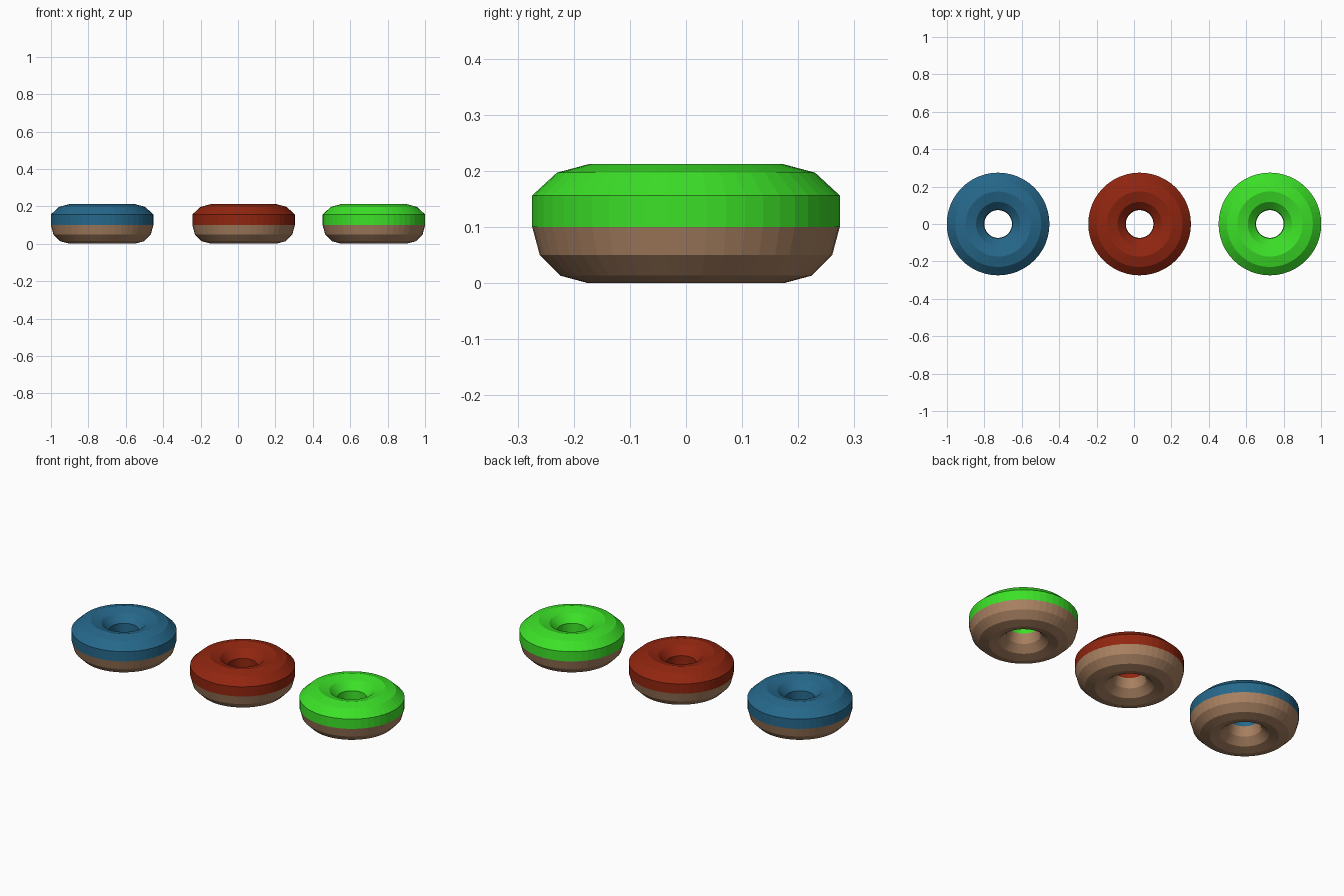
import bpy, bmesh, math

if "Cube" in bpy.data.objects:
    bpy.data.objects.remove(bpy.data.objects["Cube"])

SEGMENTS = 48      # steps around each ring
RING_R = 0.174     # ring centre radius
TUBE_R = 0.1       # dough thickness radius
ICING_R = 0.112    # icing sits slightly outside the dough
MID_Z = 0.1


def material(name, rgb):
    m = bpy.data.materials.new(name)
    m.diffuse_color = (*rgb, 1.0)
    m.use_nodes = True
    m.node_tree.nodes["Principled BSDF"].inputs["Base Color"].default_value = m.diffuse_color
    return m


def lathe(name, profile, x, mat):
    """Revolve a closed (radius, z) profile around the vertical axis."""
    bm = bmesh.new()
    rings = []
    for i in range(SEGMENTS):
        a = 2 * math.pi * i / SEGMENTS
        rings.append([bm.verts.new((r * math.cos(a), r * math.sin(a), z))
                      for r, z in profile])
    n = len(profile)
    for i in range(SEGMENTS):
        p, q = rings[i], rings[(i + 1) % SEGMENTS]
        for j in range(n):
            k = (j + 1) % n
            bm.faces.new((p[j], q[j], q[k], p[k]))
    bmesh.ops.recalc_face_normals(bm, faces=bm.faces)
    mesh = bpy.data.meshes.new(name)
    bm.to_mesh(mesh)
    bm.free()
    mesh.materials.append(mat)
    obj = bpy.data.objects.new(name, mesh)
    obj.location.x = x
    bpy.context.collection.objects.link(obj)
    return obj


def arc(radius, steps):
    """Points of the twelve-sided tube section at the given step numbers."""
    return [(RING_R + radius * math.cos(s * math.pi / 6),
             MID_Z + radius * math.sin(s * math.pi / 6)) for s in steps]


# Full dough section, and an icing shell over its upper half
dough_profile = arc(TUBE_R, range(12))
lip = 0.1005
icing_profile = ([(RING_R + lip, MID_Z), (RING_R + lip, MID_Z + 0.056)]
                 + arc(ICING_R, range(2, 5))
                 + [(RING_R - lip + 0.003, MID_Z + 0.056), (RING_R - lip + 0.001, MID_Z)]
                 + arc(TUBE_R - 0.002, range(5, 0, -1)))

dough = material("brown dough", (0.402, 0.223, 0.122))
flavours = [
    ("blue", -0.7265, (0.019, 0.138, 0.258)),
    ("red", 0.03, (0.283, 0.019, 0.005)),
    ("green", 0.7265, (0.045, 0.753, 0.021)),
]

# Three doughnuts in a row
for colour, x, rgb in flavours:
    lathe(colour + "_doughnut_dough", dough_profile, x, dough)
    lathe(colour + "_doughnut_icing", icing_profile, x,
          material(colour + " icing", rgb))
